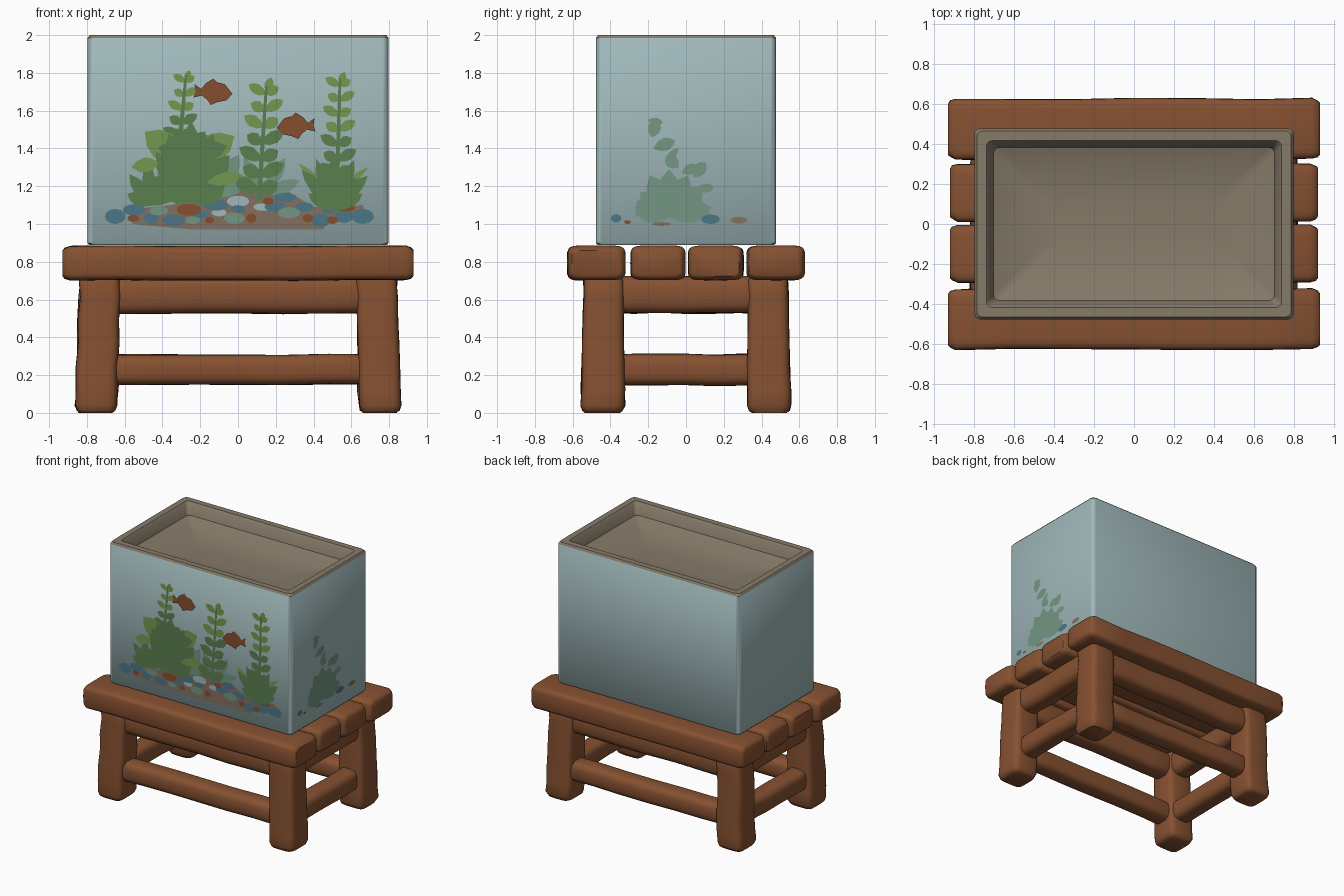
import bpy, bmesh, math, random
from mathutils import Vector

if "Cube" in bpy.data.objects:
    bpy.data.objects.remove(bpy.data.objects["Cube"])

random.seed(4)


def mat(name, r, g, b):
    lin = lambda c: (c / 255 / 12.92) if c < 11 else ((c / 255 + 0.055) / 1.055) ** 2.4
    m = bpy.data.materials.new(name)
    m.diffuse_color = (lin(r), lin(g), lin(b), 1)
    m.use_nodes = True
    m.node_tree.nodes["Principled BSDF"].inputs["Base Color"].default_value = m.diffuse_color
    return m


WOOD = mat("wood", 134, 81, 49)
GLASS = mat("glass", 160, 184, 186)
TAN = mat("tan", 134, 123, 105)
GRAVEL = mat("gravel", 132, 112, 96)
DARK = mat("dark_green", 90, 128, 78)
LIGHT = mat("light_green", 115, 152, 80)
SAGE = mat("sage_green", 115, 150, 130)
BLUE = mat("blue", 75, 118, 135)
RUST = mat("rust", 132, 78, 47)


def finish(name, bm, mats, angle=40):
    me = bpy.data.meshes.new(name)
    bm.to_mesh(me)
    bm.free()
    ob = bpy.data.objects.new(name, me)
    bpy.context.collection.objects.link(ob)
    for m in mats:
        me.materials.append(m)
    bpy.ops.object.select_all(action='DESELECT')
    ob.select_set(True)
    bpy.context.view_layer.objects.active = ob
    bpy.ops.object.shade_smooth_by_angle(angle=math.radians(angle))
    return ob


def bridge(bm, rings):
    faces = []
    for a, b in zip(rings, rings[1:]):
        n = len(a)
        faces.append([bm.faces.new((a[i], a[(i + 1) % n], b[(i + 1) % n], b[i])) for i in range(n)])
    return faces


def log(name, p0, p1, r0, r1, power=5, wobble=0.006):
    """Hewn timber: superellipse sections lofted from p0 to p1, ends rounded."""
    p0, p1 = Vector(p0), Vector(p1)
    d = (p1 - p0).normalized()
    length = (p1 - p0).length
    if abs(d.z) > 0.9:
        u, v = Vector((1, 0, 0)), Vector((0, 1, 0))
    else:
        v = Vector((0, 0, 1))
        u = v.cross(d)
    stations = [(0, .82), (.012, .92), (.04, 1)]
    stations += [(length * k / 6, 1) for k in range(1, 6)]
    stations += [(length - .04, 1), (length - .012, .92), (length, .82)]
    bm = bmesh.new()
    rings = []
    for s, k in stations:
        t = s / length
        off = [random.uniform(-wobble, wobble) for _ in range(2)]
        w = (r0[0] + (r1[0] - r0[0]) * t) - .025 * (1 - k) * 5.5
        h = (r0[1] + (r1[1] - r0[1]) * t) - .025 * (1 - k) * 5.5
        ring = []
        for i in range(24):
            a = math.tau * i / 24
            c, q = math.cos(a), math.sin(a)
            x = math.copysign(abs(c) ** (2 / power), c) * w + off[0]
            y = math.copysign(abs(q) ** (2 / power), q) * h + off[1] * .6
            ring.append(bm.verts.new(p0 + d * s + u * x + v * y))
        rings.append(ring)
    bridge(bm, rings)
    bm.faces.new(rings[0])
    bm.faces.new(rings[-1])
    bmesh.ops.recalc_face_normals(bm, faces=bm.faces)
    return finish(name, bm, [WOOD], 45)


# Bench: four top planks, legs, and two levels of rails
for name, y, hx, hy in (("front_plank", -.475, .93, .152), ("front_middle_plank", -.15, .92, .145),
                        ("back_middle_plank", .158, .92, .145), ("back_plank", .475, .93, .152)):
    log(name, (-hx, y, .793), (hx, y, .793), (hy, .092), (hy, .092), 6, .004)
for sx, xn in ((-1, "left"), (1, "right")):
    for sy, yn in ((-1, "front"), (1, "back")):
        log(f"{yn}_{xn}_leg", (sx * .75, sy * .44, 0), (sx * .73, sy * .435, .74),
            (.112, .118), (.108, .105), 5)
    log(f"{xn}_lower_rail", (sx * .735, -.42, .228), (sx * .735, .42, .228), (.08, .083), (.08, .083), 3)
    log(f"{xn}_upper_rail", (sx * .73, -.42, .625), (sx * .73, .42, .625), (.085, .098), (.085, .098), 3)
for sy, yn in ((-1, "front"), (1, "back")):
    log(f"{yn}_lower_rail", (-.72, sy * .44, .23), (.72, sy * .44, .23), (.08, .08), (.08, .08), 3)
    log(f"{yn}_upper_rail", (-.72, sy * .435, .622), (.72, sy * .435, .622), (.085, .098), (.085, .098), 3)

# Tank: rounded box, tan rim and shallow sagging basin on top
bm = bmesh.new()
rings = []
for inset, z in ((.01, .888), (0, .9), (0, 1.985), (.012, 2), (.06, 2), (.072, 1.985),
                 (.095, 1.91), (.2, 1.865), (.38, 1.85)):
    r = .03
    ring = []
    for cx, cy, a0 in ((1, 1, 0), (-1, 1, 90), (-1, -1, 180), (1, -1, 270)):
        for k in range(4):
            a = math.radians(a0 + 30 * k)
            ring.append(bm.verts.new((cx * (.797 - inset - r) + r * math.cos(a),
                                      cy * (.477 - inset - r) + r * math.sin(a), z)))
    rings.append(ring)
for i, band in enumerate(bridge(bm, rings)):
    for f in band:
        f.material_index = 0 if i < 2 else 1
bm.faces.new(rings[0][::-1])
bm.faces.new(rings[-1]).material_index = 1
finish("tank", bm, [GLASS, TAN])

# Painted scene: flat cut-outs grouped by part, each layer slightly further out
parts = {}


def add(part, colour, layer, poly, side="front"):
    parts.setdefault((part, layer, side, colour), []).append(poly)


def oval(x, z, w, h, n=12):
    return [(x + w * math.cos(math.tau * i / n), z + h * math.sin(math.tau * i / n)) for i in range(n)]


def leaf(x, z, length, deg, width):
    a = math.radians(deg)
    c, s = math.cos(a), math.sin(a)
    half = [(0, .12), (.25, .75), (.55, 1), (.8, .7)]
    pts = [(t, w) for t, w in half] + [(1, 0)] + [(t, -w) for t, w in half[::-1]]
    return [(x + c * t * length - s * w * width, z + s * t * length + c * w * width) for t, w in pts]


def sprig(part, x0, z0, x1, z1, n, size, layer, light_from, side="front", low=DARK, high=LIGHT):
    """Stem with alternating leaves, paler towards the tip."""
    add(part + "_stem", low, layer, [(x0 - .014, z0), (x0 + .014, z0), (x1 + .007, z1), (x1 - .007, z1)], side)
    for k in range(n):
        t = (k + .5) / n
        x, z = x0 + (x1 - x0) * t, z0 + (z1 - z0) * t
        s = size * (1.15 - .4 * t)
        for deg, f in ((30, 1 if k % 2 else .75), (150, .75 if k % 2 else 1)):
            add(part + "_leaves", high if t > light_from else low, layer,
                leaf(x, z, s * f, deg, s * .27), side)
    add(part + "_tip", high, layer, leaf(x1, z1 - .03, size * .6, 70, size * .18), side)


def fan(part, colour, x, z, blades, width, layer, side="front"):
    for deg, length in blades:
        add(part, colour, layer, leaf(x, z, length, deg, width), side)


# Gravel bed and pale gaps
add("gravel_bed", GRAVEL, 1, [(-.56, 1.0), (-.24, .97), (.45, .97), (.50, 1.04), (.68, 1.06), (.66, 1.1),
                              (.40, 1.09), (.27, 1.17), (.08, 1.22), (-.10, 1.18), (-.35, 1.1), (-.55, 1.08)])
for x, z, w, h in ((.0, 1.12, .06, .03), (.13, 1.09, .05, .02), (-.1, 1.06, .04, .02)):
    add("pale_stones", GLASS, 2, oval(x, z, w, h))

# Pebbles
for x, z, w, h in ((-.65, 1.04, .055, .04), (-.55, 1.075, .06, .03), (-.34, 1.02, .06, .03), (-.46, 1.03, .04, .03),
                   (-.12, 1.1, .07, .03), (-.2, 1.05, .05, .02), (.04, 1.215, .045, .02), (.13, 1.19, .05, .02),
                   (.25, 1.14, .06, .025), (.2, 1.09, .06, .025), (.35, 1.09, .05, .025), (.44, 1.02, .05, .035),
                   (.56, 1.04, .05, .035), (.66, 1.04, .06, .04), (.49, 1.08, .05, .025), (.0, 1.08, .04, .02)):
    add("blue_pebbles", BLUE, 3, oval(x, z, w, h))
for x, z, w, h in ((-.26, 1.075, .065, .032), (-.555, 1.03, .03, .02), (-.15, 1.02, .025, .018), (.07, 1.03, .028, .025),
                   (.37, 1.03, .028, .022), (.57, 1.085, .05, .02), (.16, 1.12, .03, .02), (.5, 1.02, .03, .02)):
    add("rust_pebbles", RUST, 4, oval(x, z, w, h))
for x, z, w, h in ((-.02, 1.03, .055, .03), (-.42, 1.07, .05, .025), (.27, 1.06, .06, .03), (-.24, 1.02, .04, .02)):
    add("sage_pebbles", SAGE, 4, oval(x, z, w, h))

# Distant foliage
fan("distant_plants", SAGE, -.12, 1.15, ((30, .2), (60, .25), (95, .25), (140, .25)), .05, 2)
fan("distant_plants", SAGE, -.38, 1.14, ((40, .2), (90, .22), (150, .18)), .05, 2)
fan("distant_plants", SAGE, .14, 1.16, ((20, .2), (60, .22), (120, .22), (155, .18)), .035, 2)

# Broad-leaved plant
fan("broad_pale_leaves", LIGHT, -.27, 1.32, ((143, .28), (30, .29)), .08, 4)
fan("broad_leaves", DARK, -.25, 1.12, ((90, .43), (108, .38), (72, .38), (125, .32), (50, .32), (150, .25), (25, .2)), .065, 5)
fan("broad_leaves", DARK, -.25, 1.36, ((165, .18), (15, .2), (60, .15), (120, .17)), .05, 5)
fan("low_left_leaves", DARK, -.46, 1.1, ((60, .2), (95, .24), (125, .2), (155, .14), (30, .18)), .035, 5)
add("low_pale_leaves", LIGHT, 6, leaf(-.56, 1.3, .14, 10, .04))
add("low_pale_leaves", LIGHT, 6, leaf(-.16, 1.22, .19, 12, .035))

# Tall sprigs
sprig("left_sprig", -.31, 1.42, -.275, 1.79, 5, .095, 3, .45)
sprig("middle_sprig", .11, 1.12, .15, 1.73, 7, .135, 5, .62)
sprig("right_sprig", .52, 1.06, .54, 1.77, 9, .115, 5, .5)
fan("right_bush", DARK, .51, 1.08, ((90, .3), (110, .28), (130, .27), (68, .28), (45, .25), (150, .16), (28, .17)), .035, 6)
fan("right_pale_blades", LIGHT, .51, 1.16, ((140, .25), (38, .23)), .018, 5)

# Fish
outline = [(.1, -.01), (.06, .04), (.02, .05), (0, .07), (-.04, .045), (-.065, .015), (-.1, .04), (-.095, 0),
           (-.105, -.03), (-.06, -.02), (-.03, -.045), (-.015, -.07), (.02, -.055), (.07, -.045)]
for x, z, s in ((-.13, 1.7, 1), (.305, 1.52, -1)):
    add("fish", RUST, 7, [(x + s * px, z + pz) for px, pz in outline])

# Right-hand side scene
R = "right"
fan("side_bush", SAGE, -.09, 1.04, ((90, .25), (115, .24), (65, .24), (140, .2), (40, .24), (165, .19), (12, .23)), .06, 1, R)
add("side_bush", SAGE, 1, [(-.27, 1.04), (.1, 1.04), (.09, 1.12), (.0, 1.2), (-.16, 1.2), (-.26, 1.12)], R)
for x, z, l, a, w in ((-.18, 1.46, .1, 75, .035), (-.2, 1.55, .08, -10, .02), (-.17, 1.4, .12, 20, .035),
                      (-.11, 1.33, .1, 45, .02), (-.04, 1.3, .09, 140, .035), (-.02, 1.27, .09, 25, .03),
                      (.04, 1.25, .1, 50, .035), (.06, 1.19, .09, 0, .025)):
    add("side_leaves", SAGE, 1, leaf(x, z, l, a, w), R)
for x, z, w, h, c in ((-.37, 1.03, .028, .022, BLUE), (.13, 1.025, .05, .025, BLUE), (-.13, 1.0, .05, .01, GRAVEL),
                      (.28, 1.02, .045, .018, GRAVEL), (-.31, 1.01, .018, .01, RUST), (.1, 1.05, .03, .015, SAGE)):
    add("side_pebbles", c, 2, oval(x, z, w, h), R)

for (part, layer, side, colour), polys in parts.items():
    bm = bmesh.new()
    e = .0012 * layer
    for p in polys:
        area = sum(a[0] * b[1] - b[0] * a[1] for a, b in zip(p, p[1:] + p[:1]))
        p = p if area > 0 else p[::-1]
        bm.faces.new([bm.verts.new((u, -.477 - e, v) if side == "front" else (.797 + e, u, v)) for u, v in p])
    finish(part, bm, [colour])
